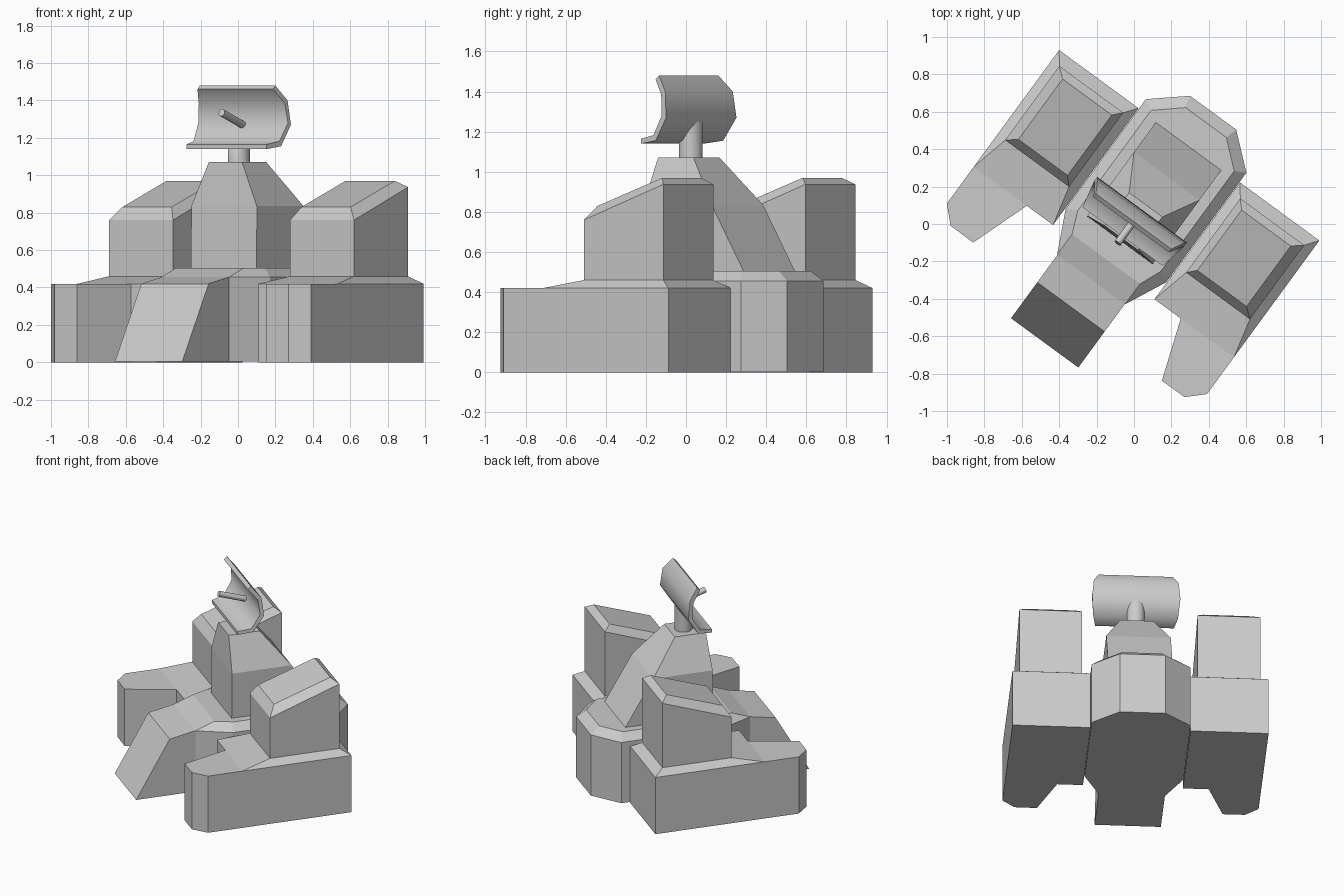
import bpy, bmesh, math
from mathutils import Matrix, Vector

cube = bpy.data.objects.get("Cube")
if cube:
    bpy.data.objects.remove(cube, do_unlink=True)

grey = bpy.data.materials.new("plain grey")
grey.use_nodes = True
grey.diffuse_color = (0.6, 0.6, 0.6, 1)
grey.node_tree.nodes["Principled BSDF"].inputs["Base Color"].default_value = (0.6, 0.6, 0.6, 1)

# The building is turned about its vertical axis, facing front right
TURN = Matrix.Rotation(math.radians(-36.2), 4, 'Z') @ Matrix.Translation((-0.01, 0, 0))


def loft(name, rings, smooth=False):
    """Closed solid through rings of equal point count."""
    bm = bmesh.new()
    loops = [[bm.verts.new(TURN @ Vector(p)) for p in ring] for ring in rings]
    n = len(loops[0])
    for a, b in zip(loops, loops[1:]):
        for i in range(n):
            j = (i + 1) % n
            bm.faces.new((a[i], a[j], b[j], b[i]))
    bm.faces.new(loops[0][::-1])
    bm.faces.new(loops[-1])
    bmesh.ops.recalc_face_normals(bm, faces=bm.faces)
    mesh = bpy.data.meshes.new(name)
    bm.to_mesh(mesh)
    bm.free()
    mesh.materials.append(grey)
    ob = bpy.data.objects.new(name, mesh)
    bpy.context.collection.objects.link(ob)
    if smooth:
        bpy.ops.object.select_all(action='DESELECT')
        ob.select_set(True)
        bpy.context.view_layer.objects.active = ob
        bpy.ops.object.shade_smooth_by_angle(angle=math.radians(50))
    return ob


def level(points, z):
    return [(x, y, z) for x, y in points]


def rect(x0, x1, y0, y1, z_front, z_back=None):
    z_back = z_front if z_back is None else z_back
    return [(x0, y0, z_front), (x1, y0, z_front), (x1, y1, z_back), (x0, y1, z_back)]


def both(half):
    """Complete a right-hand half outline with its mirror image."""
    return half + [(-x, y) for x, y in reversed(half)]


# Central body with bevelled deck
rim = both([(0.225, -0.375), (0.333, -0.15), (0.333, 0.576), (0.153, 0.73)])
deck = both([(0.225, -0.24), (0.275, -0.12), (0.275, 0.545), (0.135, 0.665)])
loft("central_body", [level(rim, 0.005), level(rim, 0.455), level(deck, 0.505)])

# Front ramp
ramp = [(-0.795, 0.005), (-0.557, 0.42), (-0.375, 0.455), (-0.24, 0.505), (-0.24, 0.005)]
loft("front_ramp", [[(s * 0.223, y, z) for y, z in ramp] for s in (-1, 1)])

# Central tower, tapering in its upper half
loft("central_tower", [rect(-0.217, 0.217, -0.115, 0.51, 0.5),
                       rect(-0.217, 0.217, -0.112, 0.31, 0.835),
                       rect(-0.11, 0.11, -0.1, 0.12, 1.07)])

# Side wings: base, forward leg and sloped-roof tower
leg = [(0.862, -0.26), (0.862, -0.503), (0.775, -0.587), (0.625, -0.588), (0.51, -0.26)]
for side, s in (("left", 1), ("right", -1)):
    loft(side + "_wing_base", [rect(s * 0.336, s * 0.862, -0.26, 0.514, 0),
                               rect(s * 0.336, s * 0.862, -0.26, 0.514, 0.42),
                               rect(s * 0.388, s * 0.811, -0.045, 0.446, 0.46)])
    outline = [(s * x, y) for x, y in leg]
    loft(side + "_wing_leg", [level(outline, 0), level(outline, 0.42)])
    loft(side + "_wing_tower", [rect(s * 0.388, s * 0.811, -0.045, 0.446, 0.46),
                                rect(s * 0.388, s * 0.811, -0.045, 0.446, 0.76, 0.937),
                                rect(s * 0.43, s * 0.756, 0.0, 0.40, 0.83, 0.97)])

# Curved dish plate: half length, depth and height around its section
dish = [(0.25, 0.01, 1.48), (0.285, 0.073, 1.40), (0.297, 0.087, 1.27),
        (0.285, 0.014, 1.155), (0.265, -0.09, 1.14),
        (0.265, -0.09, 1.165), (0.285, 0.0, 1.182), (0.297, 0.06, 1.28),
        (0.285, 0.048, 1.385), (0.25, -0.012, 1.46)]
loft("dish", [[(s * a, y, z) for a, y, z in dish] for s in (-1, 1)], True)

# Mast, its top cut to follow the back of the dish
circle = [(math.cos(i * math.tau / 16), math.sin(i * math.tau / 16)) for i in range(16)]
mast = [(0.06 * c, 0.022 + 0.06 * d) for c, d in circle]
loft("dish_mast", [level(mast, 1.06),
                   [(x, y, 1.15 + max(0, y - 0.012) * 1.5) for x, y in mast]], True)

# Feed rod through the middle of the dish
start, end = Vector((0, -0.134, 1.335)), Vector((0, 0.07, 1.265))
across = Vector((1, 0, 0))
up = across.cross(end - start).normalized()
loft("feed_rod", [[p + 0.02 * (c * across + d * up) for c, d in circle]
                  for p in (start, end)], True)
